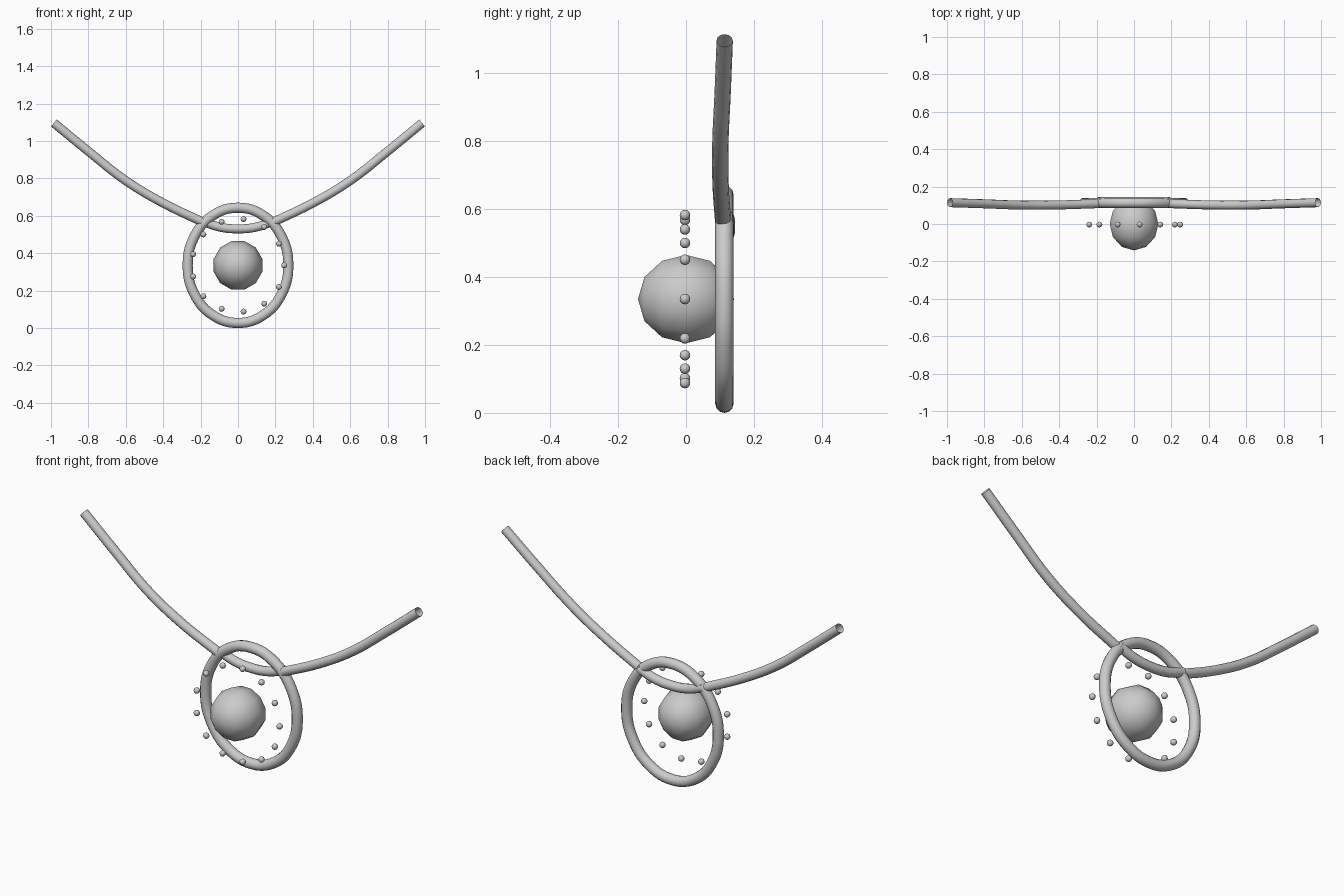
import bpy, bmesh
from math import sin, cos, pi, radians
from mathutils import Matrix

if "Cube" in bpy.data.objects:
    bpy.data.objects.remove(bpy.data.objects["Cube"])

CZ = 0.335  # height of the pendant centre


def smooth(ob, angle=50):
    bpy.ops.object.select_all(action='DESELECT')
    ob.select_set(True)
    bpy.context.view_layer.objects.active = ob
    bpy.ops.object.shade_smooth_by_angle(angle=radians(angle))


def tube(name, pts, radius, cyclic=False, smooth_path=True):
    """Sweep a round section along a path and turn it into a mesh."""
    cu = bpy.data.curves.new(name, 'CURVE')
    cu.dimensions = '3D'
    cu.bevel_depth = radius
    cu.bevel_resolution = 4
    cu.resolution_u = 6
    sp = cu.splines.new('BEZIER')
    sp.bezier_points.add(len(pts) - 1)
    for bp, p in zip(sp.bezier_points, pts):
        bp.co = p
        bp.handle_left_type = bp.handle_right_type = 'AUTO'
    sp.use_cyclic_u = cyclic
    tmp = bpy.data.objects.new(name + "_path", cu)
    bpy.context.collection.objects.link(tmp)
    me = bpy.data.meshes.new_from_object(
        tmp.evaluated_get(bpy.context.evaluated_depsgraph_get()))
    bpy.data.objects.remove(tmp)
    me.name = name
    ob = bpy.data.objects.new(name, me)
    bpy.context.collection.objects.link(ob)
    smooth(ob)
    return ob


# Oval pendant ring
tube("pendant_ring",
     [(0.269 * cos(2 * pi * i / 12), 0.113, CZ + 0.308 * sin(2 * pi * i / 12))
      for i in range(12)], 0.027, cyclic=True)

# Cord: two open-ended side lengths and the sagging middle piece
side = [(0.19, 0.109, 0.567), (0.4, 0.102, 0.668),
        (0.6, 0.101, 0.788), (0.8, 0.108, 0.945), (0.984, 0.114, 1.096)]
for label, s in (("right", 1), ("left", -1)):
    tube("cord_" + label, [(s * x, y, z) for x, y, z in side], 0.024)
tube("cord_middle", [(-0.19, 0.12, 0.571), (-0.1, 0.12, 0.54), (0, 0.12, 0.53),
                     (0.1, 0.12, 0.54), (0.19, 0.12, 0.571)], 0.024)

# Central stone: low-sided ball with its pole facing forward
bpy.ops.mesh.primitive_uv_sphere_add(segments=12, ring_count=6, radius=0.1345)
stone = bpy.context.object
stone.name = "centre_stone"
stone.data.transform(Matrix.Translation((0, 0, CZ)) @ Matrix.Diagonal((1, 1.05, 1, 1))
                     @ Matrix.Rotation(pi / 2, 4, 'X') @ Matrix.Rotation(pi / 12, 4, 'Z'))
smooth(stone)

# Thirteen small beads circling the stone
bm = bmesh.new()
for i in range(13):
    a = 2 * pi * i / 13
    bmesh.ops.create_uvsphere(
        bm, u_segments=12, v_segments=8, radius=0.0155,
        matrix=Matrix.Translation((0.247 * cos(a), -0.003, CZ + 0.249 * sin(a))))
me = bpy.data.meshes.new("bead_circle")
bm.to_mesh(me)
bm.free()
beads = bpy.data.objects.new("bead_circle", me)
bpy.context.collection.objects.link(beads)
smooth(beads)
